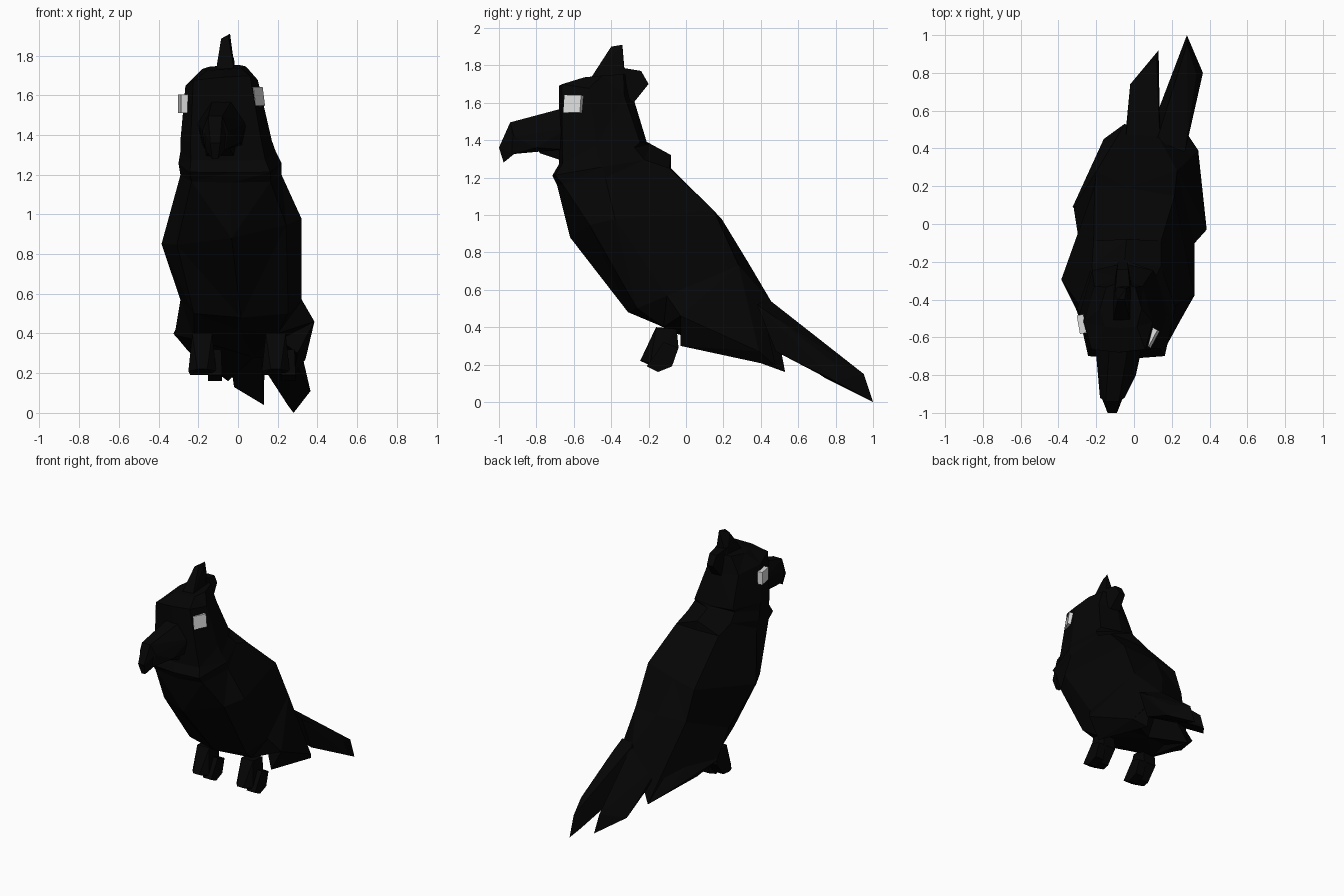
import bpy, bmesh, math
from mathutils import Vector


def material(name, colour):
    m = bpy.data.materials.new(name)
    m.diffuse_color = (*colour, 1)
    return m


BLACK = material("feather black", (0.0015, 0.0015, 0.0015))
EYE = material("eye pale grey", (0.72, 0.72, 0.72))


def finish(name, bm, mat):
    bmesh.ops.recalc_face_normals(bm, faces=bm.faces)
    me = bpy.data.meshes.new(name)
    bm.to_mesh(me)
    bm.free()
    me.materials.append(mat)
    ob = bpy.data.objects.new(name, me)
    bpy.context.collection.objects.link(ob)
    return ob


def hull(name, points, mat=BLACK):
    """Faceted solid wrapped around a few points."""
    bm = bmesh.new()
    for p in points:
        bm.verts.new(p)
    bmesh.ops.convex_hull(bm, input=bm.verts)
    loose = [v for v in bm.verts if not v.link_faces]
    bmesh.ops.delete(bm, geom=loose, context='VERTS')
    return finish(name, bm, mat)


def ring(front, back, left, right, kf=0.85, kb=0.8, side=0.15, roll=0, yaw=0, bl=0.7):
    """Eight-sided section from its front and back (y, z) and its x limits.
    kf and kb set how square the front and back corners are."""
    f, b = Vector((0, *front)), Vector((0, *back))
    mid, half = (f + b) / 2, (f - b) / 2
    cx, hw = (left + right) / 2, (right - left) / 2
    k = 0.78
    steps = [(1, 0), (kf, k), (side, 1), (-kb, 0.7),
             (-1, 0), (-kb, -bl), (side, -1), (kf, -k)]
    return [mid + half * a + Vector((cx + hw * s, yaw * hw * s, roll * hw * s))
            for a, s in steps]


# Head, ruff and body as one loft, ending under the folded wings
rings = [
    ring((-0.55, 1.73), (-0.31, 1.75), -0.18, 0.04, 0.95, 0.8, 0.15, 0.06),
    ring((-0.68, 1.69), (-0.28, 1.62), -0.265, 0.10, 0.92, 0.75, 0.2, 0.08),
    ring((-0.68, 1.36), (-0.21, 1.39), -0.29, 0.17, 0.92, 0.85),
    ring((-0.68, 1.27), (-0.19, 1.38), -0.29, 0.19, 0.92, 0.65),
    ring((-0.715, 1.21), (-0.08, 1.32), -0.30, 0.22, 0.95, 0.55),
    ring((-0.69, 1.16), (-0.08, 1.25), -0.29, 0.22, 0.9, 0.97),
    ring((-0.62, 0.88), (0.19, 0.98), -0.385, 0.32, 0.66, 0.97, 0.3, 0.18, -0.12, 0.5),
    ring((-0.31, 0.48), (0.33, 0.75), -0.29, 0.32, 0.85, 0.85, 0.35),
    [Vector(p) for p in ((0.0, -0.16, 0.42), (0.2, -0.12, 0.40),
                         (0.385, -0.03, 0.46), (0.34, 0.39, 0.27),
                         (0.13, 0.46, 0.53), (-0.05, 0.53, 0.16),
                         (-0.32, 0.09, 0.39), (-0.22, -0.07, 0.37))],
]
bm = bmesh.new()
loops = [[bm.verts.new(p) for p in r] for r in rings]
for lo, hi in zip(loops, loops[1:]):
    for i in range(8):
        j = (i + 1) % 8
        bm.faces.new((lo[i], lo[j], hi[j], hi[i]))
bm.faces.new(loops[0])
under = bm.verts.new((0.08, 0.25, 0.28))
for i in range(8):
    bm.faces.new((loops[-1][i], loops[-1][(i + 1) % 8], under))
bmesh.ops.triangulate(bm, faces=[f for f in bm.faces if len(f.verts) > 3])
finish("body", bm, BLACK)

# Folded wing ends
hull("wing_left", [(-0.325, 0.09, 0.40), (-0.25, 0.22, 0.31), (-0.16, 0.45, 0.25),
                   (-0.05, 0.53, 0.16), (-0.20, -0.02, 0.36), (-0.04, 0.40, 0.46),
                   (-0.24, 0.10, 0.56)])
hull("wing_right", [(0.385, -0.03, 0.46), (0.34, 0.39, 0.27), (0.28, 0.48, 0.19),
                    (0.20, 0.42, 0.46), (0.22, 0.05, 0.36), (0.30, 0.10, 0.58),
                    (0.30, -0.03, 0.30)])

# Two long tail blades
hull("tail_left", [(-0.05, 0.36, 0.42), (0.14, 0.38, 0.60), (0.12, 0.58, 0.27),
                   (-0.04, 0.53, 0.27), (-0.02, 0.74, 0.13), (0.13, 0.92, 0.04),
                   (0.12, 0.87, 0.17), (0.12, 0.56, 0.43)])
hull("tail_right", [(0.12, 0.44, 0.55), (0.27, 0.38, 0.52), (0.12, 0.58, 0.24),
                    (0.28, 0.48, 0.27), (0.365, 0.80, 0.11), (0.28, 1.0, 0.0),
                    (0.28, 0.95, 0.15), (0.25, 0.92, 0.04), (0.33, 0.79, 0.21),
                    (0.285, 0.48, 0.45)])

# Hooked upper beak, its point, and the short lower beak
hull("upper_beak", [(-0.08 + s * w, y, z) for s in (-1, 1) for w, y, z in
                    ((0.05, -0.64, 1.575), (0.125, -0.64, 1.46),
                     (0.10, -0.66, 1.35), (0.09, -0.80, 1.36))] +
     [(-0.115 + s * w, y, z) for s in (-1, 1) for w, y, z in
      ((0.035, -0.94, 1.495), (0.065, -0.92, 1.42), (0.05, -0.93, 1.325))])
hull("beak_hook", [(-0.115 + s * w, y, z) for s in (-1, 1) for w, y, z in
                   ((0.035, -0.94, 1.495), (0.06, -0.91, 1.42),
                    (0.05, -0.92, 1.325), (0.025, -1.0, 1.36),
                    (0.015, -0.975, 1.28))])
hull("lower_beak", [(-0.09 + s * w, y, z) for s in (-1, 1) for w, y, z in
                    ((0.09, -0.64, 1.38), (0.07, -0.66, 1.29),
                     (0.05, -0.78, 1.33), (0.06, -0.82, 1.38))])

# Crest feathers
hull("crest_front", [(-0.11, -0.51, 1.73), (-0.02, -0.51, 1.73),
                     (-0.11, -0.33, 1.72), (-0.015, -0.33, 1.72),
                     (-0.085, -0.40, 1.885), (-0.05, -0.40, 1.90),
                     (-0.04, -0.34, 1.91), (-0.035, -0.33, 1.79)])
hull("crest_back", [(-0.06 + s * w, y, z) for s in (-1, 1) for w, y, z in
                    ((0.04, -0.36, 1.79), (0.05, -0.35, 1.65),
                     (0.03, -0.24, 1.77), (0.025, -0.20, 1.70),
                     (0.04, -0.28, 1.60))])

# Eyes as small tilted blocks
for name, pos, turn, lean in (("left_eye", (-0.277, -0.53, 1.557), 10, 0),
                              ("right_eye", (0.091, -0.60, 1.592), -28, -8)):
    bm = bmesh.new()
    bmesh.ops.create_cube(bm, size=1)
    bmesh.ops.scale(bm, vec=(0.036, 0.10, 0.095), verts=bm.verts)
    eye = finish(name, bm, EYE)
    eye.location = pos
    eye.rotation_euler = (0, math.radians(lean), math.radians(turn))

# Stubby legs with toes
for name, x in (("left_leg", -0.18), ("right_leg", 0.19)):
    hull(name, [(x + s * w, y, z) for s in (-1, 1) for w, y, z in
                ((0.05, -0.16, 0.40), (0.05, -0.05, 0.39),
                 (0.05, -0.04, 0.29), (0.025, -0.245, 0.22),
                 (0.07, -0.19, 0.21), (0.06, -0.18, 0.19), (0.05, -0.12, 0.19))])
    hull(name + "_toe", [(x + 0.065 + s * w, y, z) for s in (-1, 1) for w, y, z in
                         ((0.03, -0.12, 0.32), (0.03, -0.04, 0.29),
                          (0.035, -0.21, 0.19), (0.035, -0.15, 0.16),
                          (0.035, -0.075, 0.19))])
